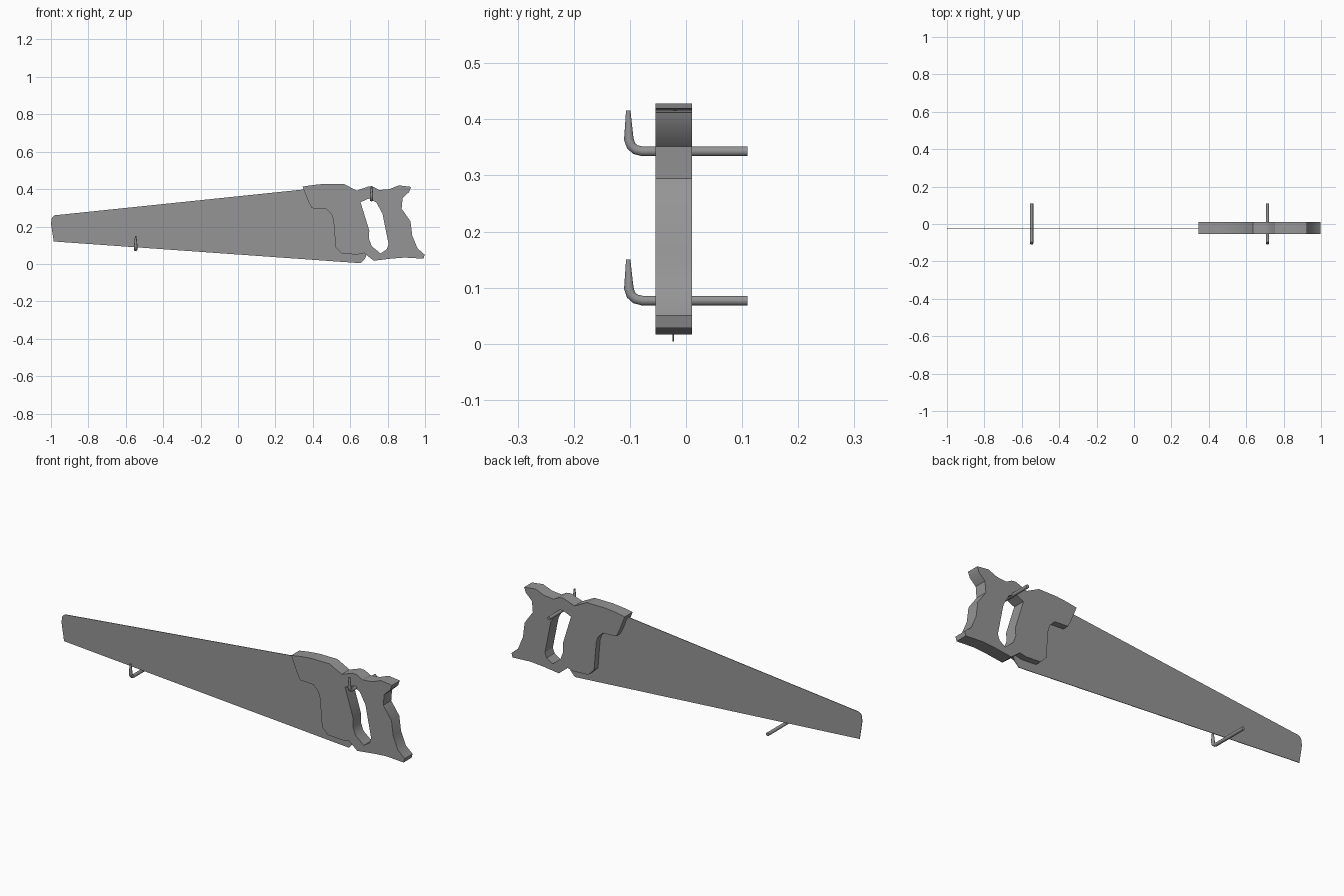
import bpy, math

cube = bpy.data.objects.get("Cube")
if cube:
    bpy.data.objects.remove(cube, do_unlink=True)

grey = bpy.data.materials.new("plain grey")
grey.use_nodes = True
colour = (0.3, 0.3, 0.3, 1)
grey.diffuse_color = colour
grey.node_tree.nodes["Principled BSDF"].inputs["Base Color"].default_value = colour


def finish(obj, angle):
    """Turn a curve object into a shaded mesh."""
    bpy.context.collection.objects.link(obj)
    bpy.ops.object.select_all(action='DESELECT')
    bpy.context.view_layer.objects.active = obj
    obj.select_set(True)
    bpy.ops.object.convert(target='MESH')
    bpy.ops.object.shade_smooth_by_angle(angle=math.radians(angle))


def plate(name, outlines, y, thickness):
    """Extrude closed x-z outlines; inner outlines become holes."""
    curve = bpy.data.curves.new(name, 'CURVE')
    curve.dimensions = '2D'
    curve.fill_mode = 'BOTH'
    curve.extrude = thickness / 2
    for points in outlines:
        spline = curve.splines.new('POLY')
        spline.points.add(len(points) - 1)
        for p, (x, z) in zip(spline.points, points):
            p.co = (x, z, 0, 1)
        spline.use_cyclic_u = True
    curve.materials.append(grey)
    obj = bpy.data.objects.new(name, curve)
    obj.location.y = y
    obj.rotation_euler.x = math.pi / 2
    finish(obj, 30)


def hook(name, x, z):
    """Round peg running front to back, with a tapered upturned tip."""
    path = [(0.11, 0, 1), (-0.078, 0, 1), (-0.09, 0.003, 1), (-0.098, 0.01, 1),
            (-0.102, 0.022, 1), (-0.103, 0.073, 0.45)]
    curve = bpy.data.curves.new(name, 'CURVE')
    curve.dimensions = '3D'
    curve.bevel_depth = 0.009
    curve.bevel_resolution = 3
    curve.use_fill_caps = True
    spline = curve.splines.new('POLY')
    spline.points.add(len(path) - 1)
    for p, (y, dz, r) in zip(spline.points, path):
        p.co = (x, y, z + dz, 1)
        p.radius = r
    curve.materials.append(grey)
    finish(bpy.data.objects.new(name, curve), 50)


# Thin tapering blade, its heel hidden inside the handle
blade = [(-0.985, 0.12), (0.655, 0.004), (0.68, 0.03), (0.69, 0.055), (0.62, 0.1),
         (0.62, 0.38), (0.35, 0.398), (-0.98, 0.26), (-0.995, 0.248), (-1.0, 0.215)]
plate("blade", [blade], -0.023, 0.003)

# Handle with finger hole
handle = [(0.345, 0.413), (0.4, 0.422), (0.46, 0.428), (0.565, 0.428), (0.635, 0.392),
          (0.7, 0.415), (0.725, 0.412), (0.755, 0.395), (0.81, 0.4), (0.86, 0.42),
          (0.925, 0.412), (0.915, 0.385), (0.88, 0.352), (0.875, 0.295), (0.922, 0.228),
          (0.932, 0.15), (0.96, 0.083), (0.998, 0.05), (0.992, 0.028), (0.89, 0.034),
          (0.815, 0.028), (0.725, 0.017), (0.675, 0.058), (0.64, 0.05), (0.555, 0.055),
          (0.522, 0.088), (0.51, 0.235), (0.5, 0.265), (0.472, 0.294), (0.395, 0.298),
          (0.378, 0.33)]
finger_hole = [(0.655, 0.33), (0.7, 0.35), (0.74, 0.328), (0.772, 0.27), (0.805, 0.105),
               (0.795, 0.078), (0.762, 0.056), (0.715, 0.095), (0.7, 0.135),
               (0.702, 0.178), (0.68, 0.25)]
plate("handle", [handle, finger_hole], -0.0215, 0.065)

# Wall hooks that carry the saw
hook("blade_hook", -0.547, 0.077)
hook("handle_hook", 0.714, 0.343)
